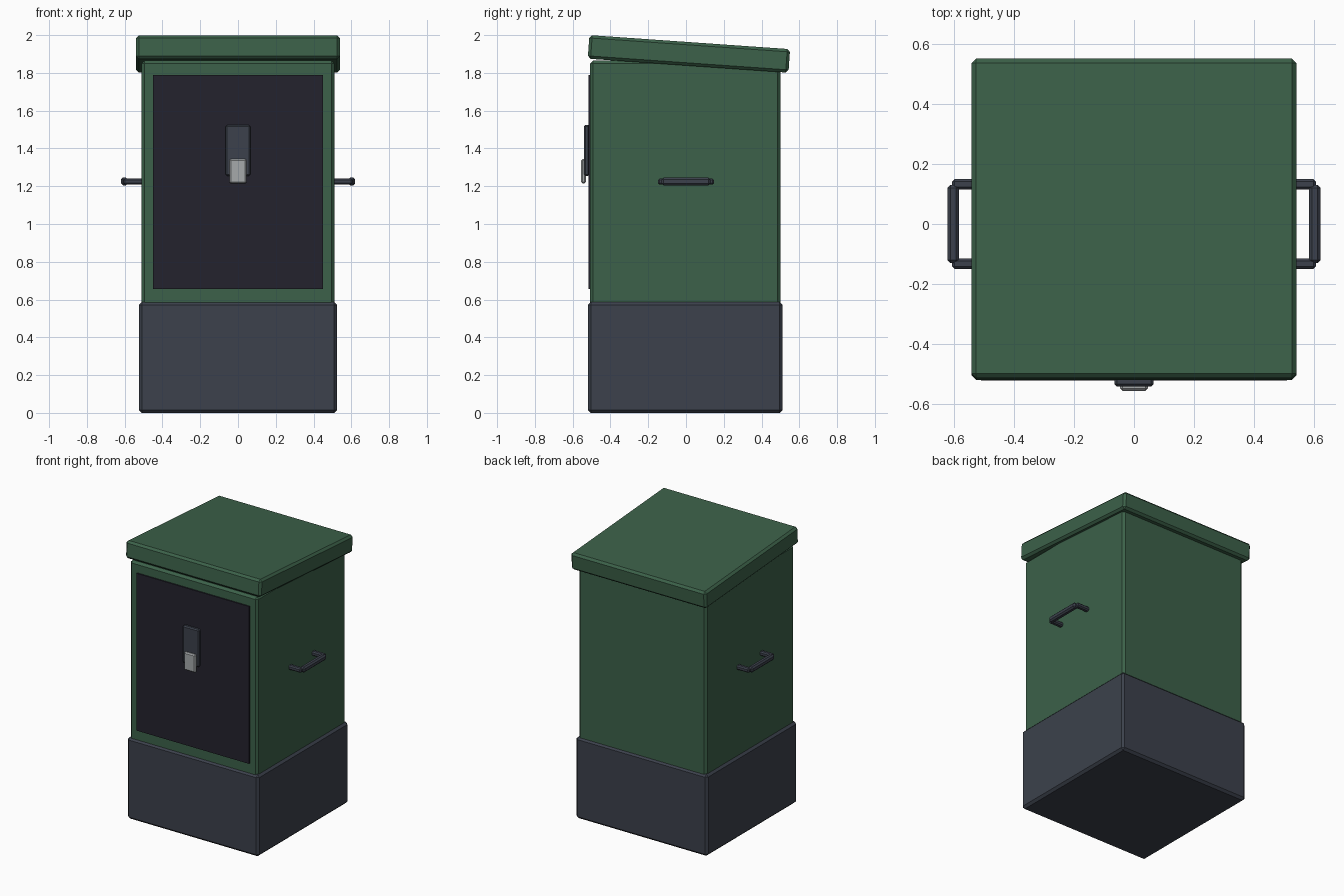
import bpy
import math

if "Cube" in bpy.data.objects:
    bpy.data.objects.remove(bpy.data.objects["Cube"], do_unlink=True)


def material(name, rgb):
    mat = bpy.data.materials.new(name)
    mat.use_nodes = True
    mat.diffuse_color = (*rgb, 1)
    mat.node_tree.nodes["Principled BSDF"].inputs["Base Color"].default_value = (*rgb, 1)
    return mat


green = material("green paint", (0.045, 0.12, 0.067))
slate = material("slate grey", (0.045, 0.053, 0.072))
dark = material("dark panel", (0.017, 0.016, 0.026))
silver = material("silver metal", (0.38, 0.40, 0.41))


def box(name, low, high, mat, bevel=0.0, tilt=0.0):
    """Chamfered box between two corners, optionally tilted about x."""
    center = [(a + b) / 2 for a, b in zip(low, high)]
    bpy.ops.mesh.primitive_cube_add(size=1, location=center)
    obj = bpy.context.object
    obj.name = name
    obj.scale = [b - a for a, b in zip(low, high)]
    bpy.ops.object.transform_apply(location=False, rotation=False, scale=True)
    obj.rotation_euler.x = math.radians(tilt)
    obj.data.materials.append(mat)
    if bevel:
        mod = obj.modifiers.new("chamfer", "BEVEL")
        mod.width = bevel
        mod.segments = 1
    return obj


# Plinth, cabinet and sloping lid
box("plinth", (-0.525, -0.52, 0), (0.525, 0.512, 0.588), slate, 0.016)
box("cabinet", (-0.51, -0.508, 0.5), (0.51, 0.5, 1.865), green, 0.016)
box("lid", (-0.54, -0.517, 1.838), (0.54, 0.548, 1.963), green, 0.015, -4)

# Door panel and latch
box("door_panel", (-0.45, -0.517, 0.655), (0.45, -0.5, 1.79), dark)
box("latch_plate", (-0.065, -0.54, 1.255), (0.065, -0.51, 1.525), slate, 0.008)
box("latch_lever", (-0.046, -0.555, 1.215), (0.046, -0.53, 1.345), silver, 0.008)

# Carrying handles on both sides
for side, s in (("left", 1), ("right", -1)):
    def span(a, b):
        return sorted((s * a, s * b))

    x0, x1 = span(0.582, 0.62)
    box(side + "_handle_grip", (x0, -0.13, 1.205), (x1, 0.13, 1.245), slate, 0.01)
    x0, x1 = span(0.5, 0.605)
    for end, y in (("front", -0.132), ("back", 0.132)):
        box(f"{side}_handle_{end}_post", (x0, y - 0.017, 1.208), (x1, y + 0.017, 1.24), slate, 0.008)
